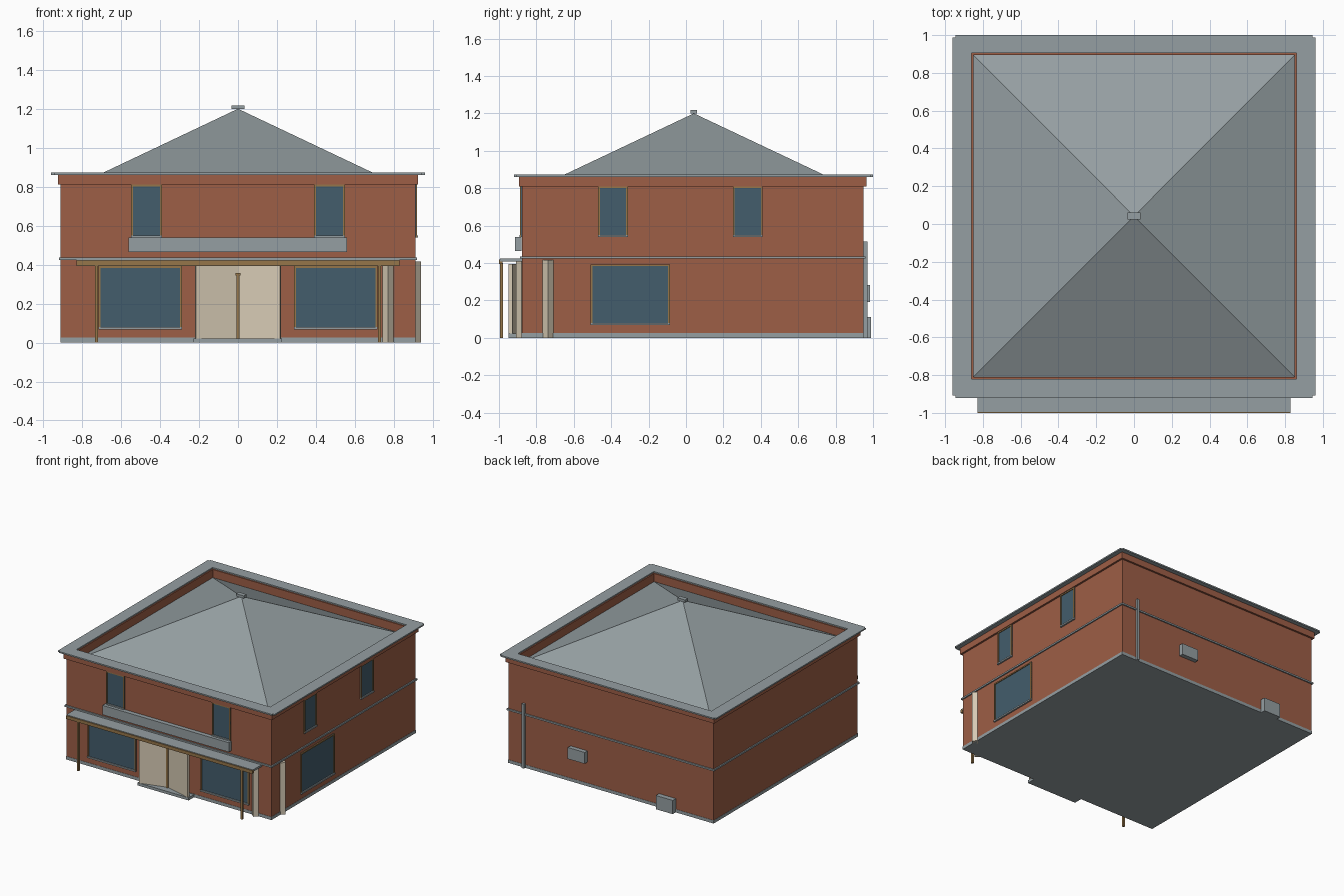
import bpy, bmesh, math
from mathutils import Matrix, Vector

if "Cube" in bpy.data.objects:
    bpy.data.objects.remove(bpy.data.objects["Cube"])


def material(name, r, g, b):
    m = bpy.data.materials.new(name)
    lin = [((c / 255 + 0.055) / 1.055) ** 2.4 for c in (r, g, b)]
    m.diffuse_color = (*lin, 1)
    m.use_nodes = True
    m.node_tree.nodes["Principled BSDF"].inputs["Base Color"].default_value = m.diffuse_color
    return m


BRICK = material("brick red", 157, 94, 70)
GREY = material("slate grey", 149, 159, 162)
GLASS = material("glass blue", 67, 93, 108)
TAN = material("timber tan", 150, 118, 74)
CREAM = material("door cream", 214, 202, 180)


def make(name, bm, mat):
    bmesh.ops.recalc_face_normals(bm, faces=bm.faces)
    me = bpy.data.meshes.new(name)
    bm.to_mesh(me)
    bm.free()
    me.materials.append(mat)
    ob = bpy.data.objects.new(name, me)
    bpy.context.collection.objects.link(ob)
    return ob


def add_box(bm, x, y, z, turn=0):
    mid = Vector([(a + b) / 2 for a, b in (x, y, z)])
    size = [b - a for a, b in (x, y, z)]
    mat = Matrix.Translation(mid) @ Matrix.Rotation(turn, 4, 'Z') @ Matrix.Diagonal((*size, 1))
    bmesh.ops.create_cube(bm, size=1, matrix=mat)


def box(name, x, y, z, mat, turn=0):
    bm = bmesh.new()
    add_box(bm, x, y, z, turn)
    return make(name, bm, mat)


def ring(name, outer, inner, z, mat):
    """Rectangular frame; outer and inner are (x0, x1, y0, y1)."""
    bm = bmesh.new()
    loops = []
    for (x0, x1, y0, y1) in (outer, inner):
        for h in z:
            loops.append([bm.verts.new((x, y, h)) for x, y in
                          ((x0, y0), (x1, y0), (x1, y1), (x0, y1))])
    ob, ot, ib, it = loops
    for a, b in ((ob, ot), (ot, it), (it, ib), (ib, ob)):
        for i in range(4):
            j = (i + 1) % 4
            bm.faces.new((a[i], a[j], b[j], b[i]))
    return make(name, bm, mat)


FRONT, BACK, SIDE = -0.877, 0.95, 0.91
INNER = (-0.85, 0.85, -0.81, 0.895)

# Masonry shell
box("plinth", (-0.912, 0.912), (FRONT - 0.002, BACK + 0.002), (0, 0.025), GREY)
box("brick_walls", (-SIDE, SIDE), (FRONT, BACK), (0.025, 0.78), BRICK)
ring("parapet_wall", (-SIDE, SIDE, FRONT, BACK), INNER, (0.78, 0.862), BRICK)
ring("brick_cornice", (-0.925, 0.925, -0.892, 0.965), (-0.9, 0.9, -0.87, 0.94),
     (0.81, 0.862), BRICK)
ring("string_course", (-0.92, 0.92, -0.887, 0.96), (-0.9, 0.9, -0.87, 0.94),
     (0.423, 0.436), GREY)

# Coping around the roof, side strips slightly wider than the front and back
ring("coping", (-0.945, 0.945, -0.92, 1.0), (-0.86, 0.86, -0.82, 0.905),
     (0.861, 0.872), GREY)
for s in (-1, 1):
    box("coping_side_edge", tuple(sorted((s * 0.94, s * 0.96))), (-0.908, 0.988),
        (0.861, 0.872), GREY)

# Pyramid roof and cap
bm = bmesh.new()
x0, x1, y0, y1 = INNER
base = [bm.verts.new((x, y, 0.797)) for x, y in ((x0, y0), (x1, y0), (x1, y1), (x0, y1))]
tip = bm.verts.new((0, 0.042, 1.2))
bm.faces.new(base)
for i in range(4):
    bm.faces.new((base[i], base[(i + 1) % 4], tip))
make("pyramid_roof", bm, GREY)
box("roof_cap", (-0.034, 0.034), (0.025, 0.06), (1.198, 1.218), GREY)


def window(name, wall, u, z):
    """Glass plate, timber frame and sill on the front or right wall."""
    def put(part, uu, zz, out, mat):
        if wall == "front":
            box(name + part, uu, (FRONT - out, FRONT + 0.01), zz, mat)
        else:
            box(name + part, (SIDE - 0.01, SIDE + out), uu, zz, mat)
    w = 0.01
    put("_glass", u, z, 0.004, GLASS)
    put("_frame_left", (u[0], u[0] + w), z, 0.01, TAN)
    put("_frame_right", (u[1] - w, u[1]), z, 0.01, TAN)
    put("_frame_top", (u[0] + w, u[1] - w), (z[1] - w, z[1]), 0.01, TAN)
    put("_sill", (u[0], u[1]), (z[0] - 0.002, z[0] + 0.01), 0.013, GREY)


UP, LOW = (0.54, 0.81), (0.07, 0.393)
for s in (-1, 1):
    window("front_upper_window", "front", tuple(sorted((s * 0.39, s * 0.55))), UP)
    window("front_lower_window", "front", tuple(sorted((s * 0.287, s * 0.717))), LOW)
window("right_upper_window_a", "right", (-0.47, -0.31), UP)
window("right_upper_window_b", "right", (0.25, 0.41), UP)
window("right_lower_window", "right", (-0.51, -0.085), LOW)

# Blank fascia board over the canopy
box("fascia_board", (-0.562, 0.56), (-0.915, -0.88), (0.465, 0.54), GREY)

# Canopy with timber beam and posts
box("canopy_roof", (-0.828, 0.828), (-0.994, FRONT), (0.408, 0.424), GREY)
box("canopy_beam", (-0.828, 0.828), (-1.0, -0.982), (0.394, 0.42), TAN)
for s in (-1, 1):
    box("canopy_post", (s * 0.727 - 0.008, s * 0.727 + 0.008), (-0.994, -0.978),
        (0, 0.4), TAN)

# Splayed entrance doors on a step
box("door_step", (-0.228, 0.225), (-0.948, FRONT), (0, 0.022), GREY)
for s in (-1, 1):
    cx, cy = s * 0.11, -0.908
    box("door_leaf", (cx - 0.112, cx + 0.112), (cy - 0.01, cy + 0.01),
        (0.022, 0.395), CREAM, -s * math.atan2(0.062, 0.22))
box("door_meeting_post", (-0.008, 0.008), (-0.9, FRONT), (0.022, 0.355), TAN)
box("door_post_head", (-0.013, 0.013), (-0.902, FRONT), (0.345, 0.358), TAN)

# Diagonal corner pilasters
for cx, cy in ((0.77, -0.88), (0.91, -0.737)):
    box("corner_pilaster", (cx - 0.0205, cx + 0.0205), (cy - 0.0205, cy + 0.0205),
        (0, 0.415), CREAM, math.pi / 4)

# Services on the back wall
box("drain_pipe", (0.76, 0.78), (BACK, 0.97), (0, 0.515), GREY)
box("vent_box", (0.21, 0.36), (BACK, 0.985), (0.192, 0.283), GREY)
box("meter_box", (-0.575, -0.425), (BACK, 0.99), (0, 0.11), GREY)
